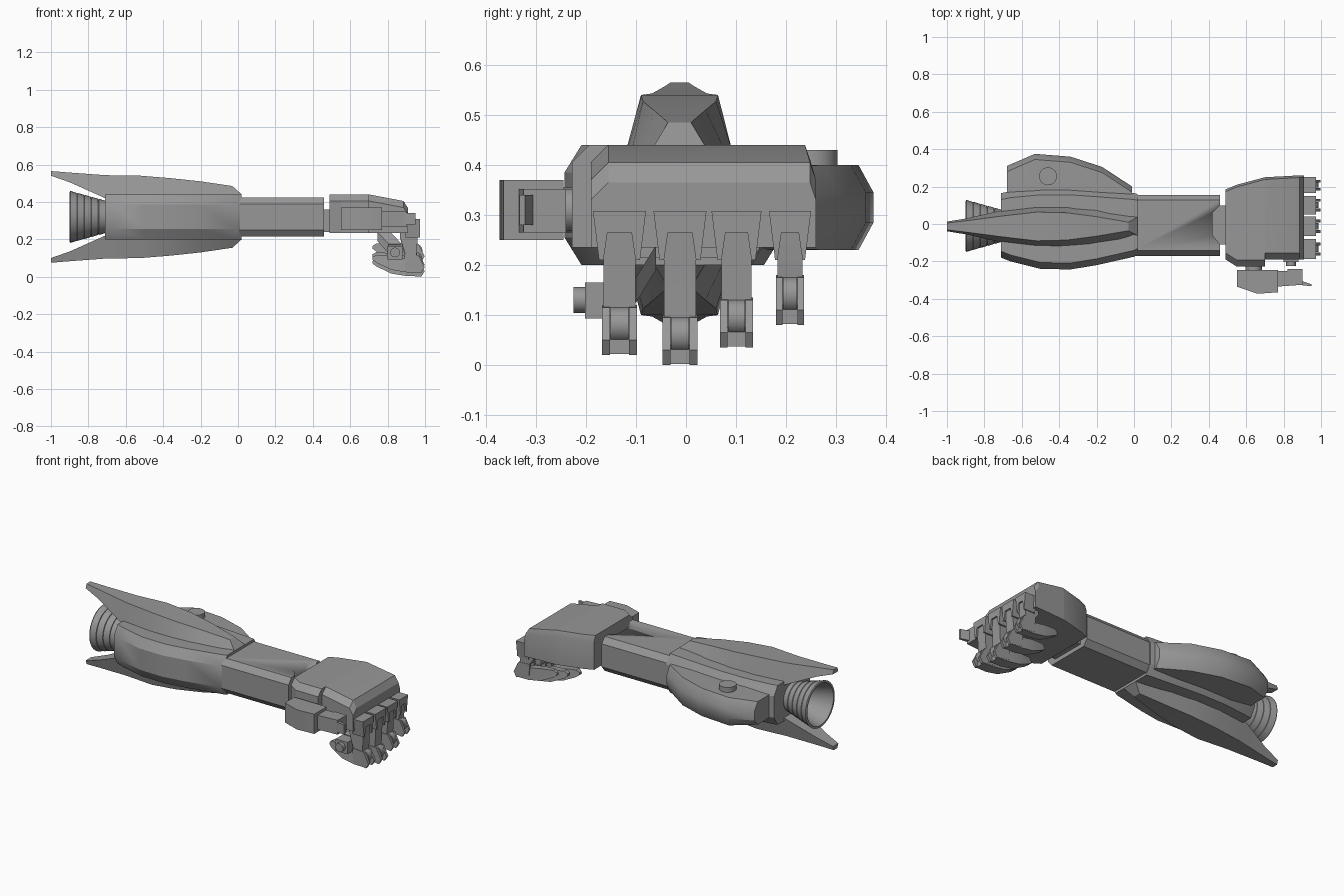
import bpy, bmesh, math
from mathutils import Vector

grey = bpy.data.materials.new("metal_grey")
grey.diffuse_color = (0.31, 0.31, 0.31, 1)
AXIS_Y, AXIS_Z = -0.01, 0.32


def finish(name, bm, angle=25):
    bmesh.ops.recalc_face_normals(bm, faces=bm.faces)
    me = bpy.data.meshes.new(name)
    bm.to_mesh(me)
    bm.free()
    me.materials.append(grey)
    me.shade_smooth()
    me.set_sharp_from_angle(angle=math.radians(angle))
    ob = bpy.data.objects.new(name, me)
    bpy.context.collection.objects.link(ob)
    return ob


def loft(name, sections, angle=25):
    """Skin matching loops of points and cap both ends."""
    bm = bmesh.new()
    loops = [[bm.verts.new(p) for p in s] for s in sections]
    n = len(loops[0])
    for a, b in zip(loops, loops[1:]):
        for i in range(n):
            j = (i + 1) % n
            bm.faces.new((a[i], a[j], b[j], b[i]))
    bm.faces.new(loops[0])
    bm.faces.new(loops[-1])
    return finish(name, bm, angle)


def prism(name, pts, axis, lo, hi):
    """Extrude a 2D outline along an axis."""
    def put(p, t):
        return {"x": (t, p[0], p[1]), "y": (p[0], t, p[1]), "z": (p[0], p[1], t)}[axis]
    return loft(name, [[put(p, t) for p in pts] for t in (lo, hi)])


def box(name, x0, x1, y0, y1, z0, z1):
    return prism(name, [(x0, y0), (x1, y0), (x1, y1), (x0, y1)], "z", z0, z1)


def circle(cx, cz, r, n=16):
    return [(cx + r * math.cos(2 * math.pi * i / n), cz + r * math.sin(2 * math.pi * i / n))
            for i in range(n)]


def chamfered(x, y0, y1, z0, z1, cy, cz):
    """Box cross-section with cut corners."""
    return [(x, y0, z0 + cz), (x, y0 + cy, z0), (x, y1 - cy, z0), (x, y1, z0 + cz),
            (x, y1, z1 - cz), (x, y1 - cy, z1), (x, y0 + cy, z1), (x, y0, z1 - cz)]


# Forearm shell, swelling towards the front side
shell = [(-0.71, -0.18, 0.165), (-0.66, -0.20, 0.175), (-0.5, -0.24, 0.19), (-0.34, -0.243, 0.19),
         (-0.2, -0.22, 0.18), (0.0, -0.175, 0.165), (0.02, -0.165, 0.16)]
loft("forearm_shell", [chamfered(x, a, b, 0.20, 0.44, 0.034, 0.055) for x, a, b in shell], 30)

# Side pod with a round button on top
pod = [(-0.68, 0.31, 0.25, 0.39), (-0.53, 0.375, 0.23, 0.40), (-0.34, 0.36, 0.23, 0.40),
       (-0.17, 0.305, 0.23, 0.40), (-0.01, 0.20, 0.235, 0.395)]
loft("side_pod", [[(x, 0.08, z0), (x, y - 0.03, z0), (x, y, 0.285), (x, y, 0.345),
                   (x, y - 0.03, z1), (x, 0.08, z1)] for x, y, z0, z1 in pod], 30)
prism("pod_button", circle(-0.46, 0.255, 0.048, 24), "z", 0.38, 0.43)

# Upper and lower fins: x, crest z, crest half width, base z, base half width
fin = [(-1.0, 0.565, 0.018, 0.54, 0.026), (-0.9, 0.557, 0.03, 0.505, 0.042),
       (-0.71, 0.543, 0.055, 0.42, 0.085), (-0.52, 0.54, 0.077, 0.41, 0.11),
       (-0.36, 0.527, 0.073, 0.41, 0.112), (-0.2, 0.51, 0.052, 0.41, 0.10),
       (-0.03, 0.485, 0.023, 0.41, 0.075), (0.02, 0.44, 0.05, 0.41, 0.055)]
for name, s in (("upper_fin", 1), ("lower_fin", -1)):
    loft(name, [[(x, -0.013 + w * k, AXIS_Z + s * (z - AXIS_Z))
                 for z, w, k in ((zb, wb, -1), (zb, wb, 1), (zt, wt, 1), (zt, wt, -1))]
                for x, zt, wt, zb, wb in fin])

# Stepped rocket nozzle, hollow at the rear
profile = [(-0.69, 0.085)]
for i in range(5):
    x, r = -0.71 - i * 0.038, 0.086 + i * 0.0105
    profile += [(x, r), (x - 0.034, r + 0.011), (x - 0.038, r + 0.005)]
profile += [(-0.9, 0.138), (-0.9, 0.126), (-0.74, 0.075)]
loft("rocket_nozzle", [[(x, AXIS_Y + a, b) for a, b in circle(0, AXIS_Z, r, 32)]
                       for x, r in profile])

# Wrist tube with a notch cut for the joint
tube = loft("wrist_tube", [chamfered(x, -0.17, 0.155, 0.215, 0.425, 0.028, 0.035)
                           for x in (0.0, 0.46)])
joint = [(0.42, -0.06), (0.46, -0.11), (0.51, -0.11), (0.51, 0.10), (0.46, 0.10), (0.42, 0.06)]
cutter = prism("notch_cutter", joint, "z", 0.355, 0.5)
cutter.hide_render = True
cutter.hide_viewport = True
mod = tube.modifiers.new("notch", "BOOLEAN")
mod.object = cutter
mod.solver = "EXACT"
prism("wrist_joint", joint, "z", 0.24, 0.36)

# Hand block: chamfered corners, top sloping to the knuckles
hand = [(0.49, -0.19, 0.185, 0.44), (0.55, -0.228, 0.21, 0.44), (0.70, -0.228, 0.25, 0.44),
        (0.701, -0.19, 0.25, 0.44), (0.885, -0.19, 0.26, 0.405), (0.91, -0.19, 0.26, 0.365)]
loft("hand", [[(x, a, 0.235), (x, b, 0.235), (x, b, z - 0.035), (x, b - 0.012, z),
               (x, a + 0.035, z), (x, a, z - 0.035)] for x, a, b, z in hand])

# Thumb: pivot, base block, slim section and tip
prism("thumb_pivot", circle(0.64, 0.31, 0.045), "y", -0.26, -0.2)
prism("thumb_base", [(0.55, -0.245), (0.55, -0.335), (0.66, -0.373), (0.77, -0.365),
                     (0.77, -0.245)], "z", 0.25, 0.37)
prism("thumb_middle", [(0.76, -0.25), (0.82, -0.25), (0.82, -0.24), (0.90, -0.24),
                       (0.90, -0.325), (0.76, -0.335)], "z", 0.265, 0.352)
prism("thumb_tip", [(0.88, -0.30), (0.95, -0.322), (0.95, -0.333), (0.88, -0.325)],
      "z", 0.28, 0.34)

# Small strut and joint below the palm
loft("palm_strut", [[(x + a, y, z + b) for a, b in ((-0.035, 0), (0.035, 0), (0.035, 0.05), (-0.035, 0.05))]
                    for x, y, z in ((0.78, -0.06, 0.19), (0.84, -0.10, 0.125), (0.84, -0.13, 0.12))])
box("palm_strut_block", 0.80, 0.88, -0.202, -0.12, 0.093, 0.165)
prism("palm_strut_pin", circle(0.84, 0.13, 0.026), "y", -0.225, -0.19)

# Curled fingers: centre y, knuckle half width, finger half width, lift
fingers = [(-0.133, 0.053, 0.032, 0.02), (-0.012, 0.053, 0.032, 0.0),
           (0.101, 0.05, 0.03, 0.035), (0.208, 0.042, 0.025, 0.08)]
for i, (y, k, w, dz) in enumerate(fingers, 1):
    p = f"finger_{i}_"
    # Tapered knuckle guard
    prism(p + "knuckle", [(y - k, 0.308), (y - k + 0.012, 0.21), (y - w, 0.21), (y - w + 0.008, 0.265),
                          (y + w - 0.008, 0.265), (y + w, 0.21), (y + k - 0.012, 0.21),
                          (y + k, 0.308)], "x", 0.895, 0.972)
    # First section
    prism(p + "upper", [(0.865, 0.30), (0.865, 0.215), (0.895, 0.095 + dz), (0.955, 0.095 + dz),
                        (0.96, 0.21), (0.965, 0.30)], "y", y - w, y + w)
    # Hinge roller between two cheeks
    prism(p + "hinge", circle(0.95, 0.06 + dz, 0.036), "y", y - w * 0.55, y + w * 0.55)
    for side, s in (("left", -1), ("right", 1)):
        a, b = sorted((y + s * w * 0.6, y + s * (w + 0.003)))
        prism(f"{p}{side}_cheek", [(0.89, 0.10 + dz), (0.895, 0.015 + dz), (0.98, 0.0 + dz),
                                   (0.998, 0.03 + dz), (0.965, 0.095 + dz)], "y", a, b)
    # Curled fingertip, tapering towards the palm
    tip = [(0.97, 0.002, 0.04, 1.0), (0.90, 0.004, 0.075, 1.1), (0.82, 0.017, 0.09, 1.0),
           (0.74, 0.055, 0.098, 0.65), (0.72, 0.07, 0.085, 0.4)]
    loft(p + "tip", [[(x, y - w * f, z0 + dz), (x, y + w * f, z0 + dz),
                      (x, y + w * f * 0.8, z1 + dz), (x, y - w * f * 0.8, z1 + dz)]
                     for x, z0, z1, f in tip])
